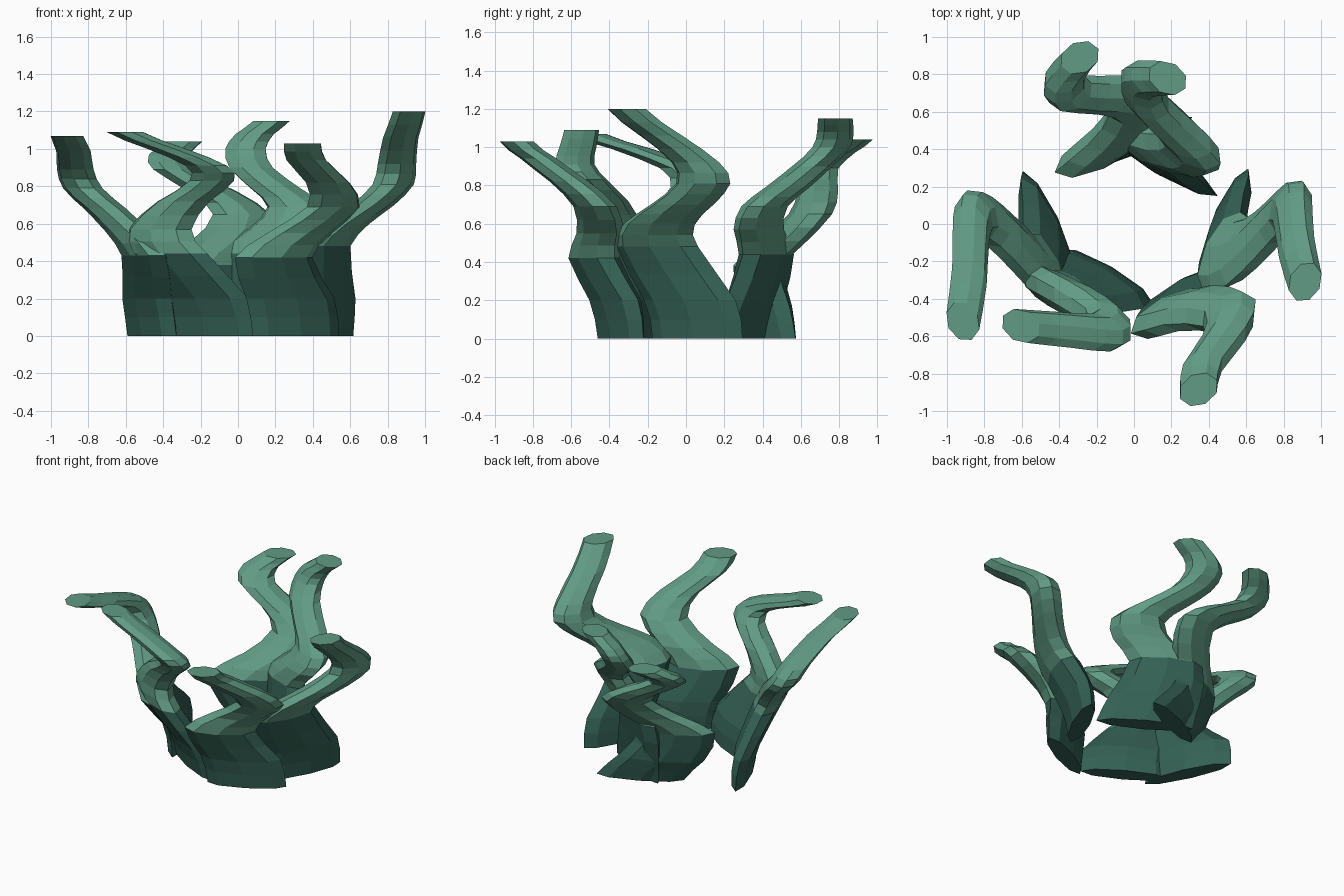
import bpy, bmesh
from math import cos, sin, pi, radians
from mathutils import Vector

if "Cube" in bpy.data.objects:
    bpy.data.objects.remove(bpy.data.objects["Cube"])

mats = []
for mat_name, col in (("weed_light", (0.12, 0.33, 0.235, 1)), ("weed_dark", (0.035, 0.12, 0.09, 1))):
    m = bpy.data.materials.new(mat_name)
    m.diffuse_color = col
    m.use_nodes = True
    m.node_tree.nodes["Principled BSDF"].inputs["Base Color"].default_value = m.diffuse_color
    mats.append(m)

# (height fraction, blade length, blade thickness): flat at the base, round at the tip
PROFILE = [(0, .52, .12), (.2, .53, .16), (.4, .47, .19), (.55, .38, .19),
           (.68, .31, .2), (.8, .26, .19), (1, .22, .17)]


def size_at(t):
    for (a, l0, w0), (b, l1, w1) in zip(PROFILE, PROFILE[1:]):
        if t <= b:
            k = (t - a) / (b - a)
            return l0 + (l1 - l0) * k, w0 + (w1 - w0) * k
    return PROFILE[-1][1:]


def smooth_path(pts, steps=2):
    p = [Vector(q) for q in pts]
    out = []
    for i in range(len(p) - 1):
        a, b, c, d = p[max(i - 1, 0)], p[i], p[i + 1], p[min(i + 2, len(p) - 1)]
        for s in range(steps):
            t = s / steps
            v = .5 * (2 * b + (c - a) * t + (2 * a - 5 * b + 4 * c - d) * t * t
                      + (3 * b - a - 3 * c + d) * t ** 3)
            v.z = b.z + (c.z - b.z) * t
            out.append(v)
    return out + [p[-1]]


def frond(name, angle, pts, extra=0):
    """Loft horizontal eight-sided sections along a wavy centre line; dark up to the third point.
    extra lengthens the foot of the blade."""
    a = radians(angle)
    bm = bmesh.new()
    rings = []
    for c in smooth_path(pts):
        l, w = size_at(c.z / pts[-1][2])
        l += extra * max(0, 1 - c.z / .5)
        ring = []
        for i in range(8):
            u, v = l / 2 * cos(i * pi / 4), w / 2 * sin(i * pi / 4)
            ring.append(bm.verts.new((c.x + u * cos(a) - v * sin(a),
                                      c.y + u * sin(a) + v * cos(a), c.z)))
        rings.append(ring)
    for k, (r, s) in enumerate(zip(rings, rings[1:])):
        for i in range(8):
            j = (i + 1) % 8
            bm.faces.new((r[i], r[j], s[j], s[i])).material_index = int(k < 4)
    bm.faces.new(rings[0][::-1]).material_index = 1
    bm.faces.new(rings[-1])
    me = bpy.data.meshes.new(name)
    bm.to_mesh(me)
    bm.free()
    for m in mats:
        me.materials.append(m)
    bpy.context.collection.objects.link(bpy.data.objects.new(name, me))


# right pair
frond("right_frond", 65, [(.5, .06, 0), (.5, .02, .2), (.47, -.15, .48), (.58, -.14, .6), (.72, -.02, .7),
                          (.83, .09, .81), (.85, .05, .92), (.87, -.13, 1.06), (.915, -.31, 1.2)])
frond("front_right_frond", 27, [(.31, -.34, 0), (.28, -.37, .2), (.19, -.48, .42), (.33, -.45, .55),
                                (.51, -.475, .69), (.48, -.61, .82), (.365, -.77, .94), (.345, -.885, 1.03)])
# left pair
frond("front_left_frond", -30, [(-.15, -.28, 0), (-.19, -.31, .2), (-.37, -.36, .44), (-.42, -.35, .57),
                                (-.29, -.42, .72), (-.14, -.52, .83), (-.17, -.58, .91), (-.38, -.565, 1.0),
                                (-.605, -.545, 1.09)], .06)
frond("left_frond", -65, [(-.46, .0, 0), (-.48, -.02, .2), (-.49, -.24, .43), (-.59, -.16, .56), (-.71, -.04, .68),
                          (-.83, .05, .79), (-.87, -.02, .89), (-.88, -.28, .99), (-.915, -.52, 1.07)], .1)
# back pair, crossing at the base
frond("back_left_frond", 25, [(.05, .45, 0), (-.1, .42, .17), (-.2, .38, .38), (-.06, .51, .51), (.02, .65, .65),
                              (-.13, .69, .77), (-.34, .7, .89), (-.37, .79, .97), (-.29, .89, 1.04)], .06)
frond("back_right_frond", -30, [(.17, .31, 0), (.12, .36, .2), (.08, .42, .44), (.23, .38, .57), (.31, .41, .69),
                                (.2, .53, .79), (.07, .66, .9), (.04, .76, 1.0), (.09, .78, 1.08),
                                (.18, .78, 1.15)], .12)
